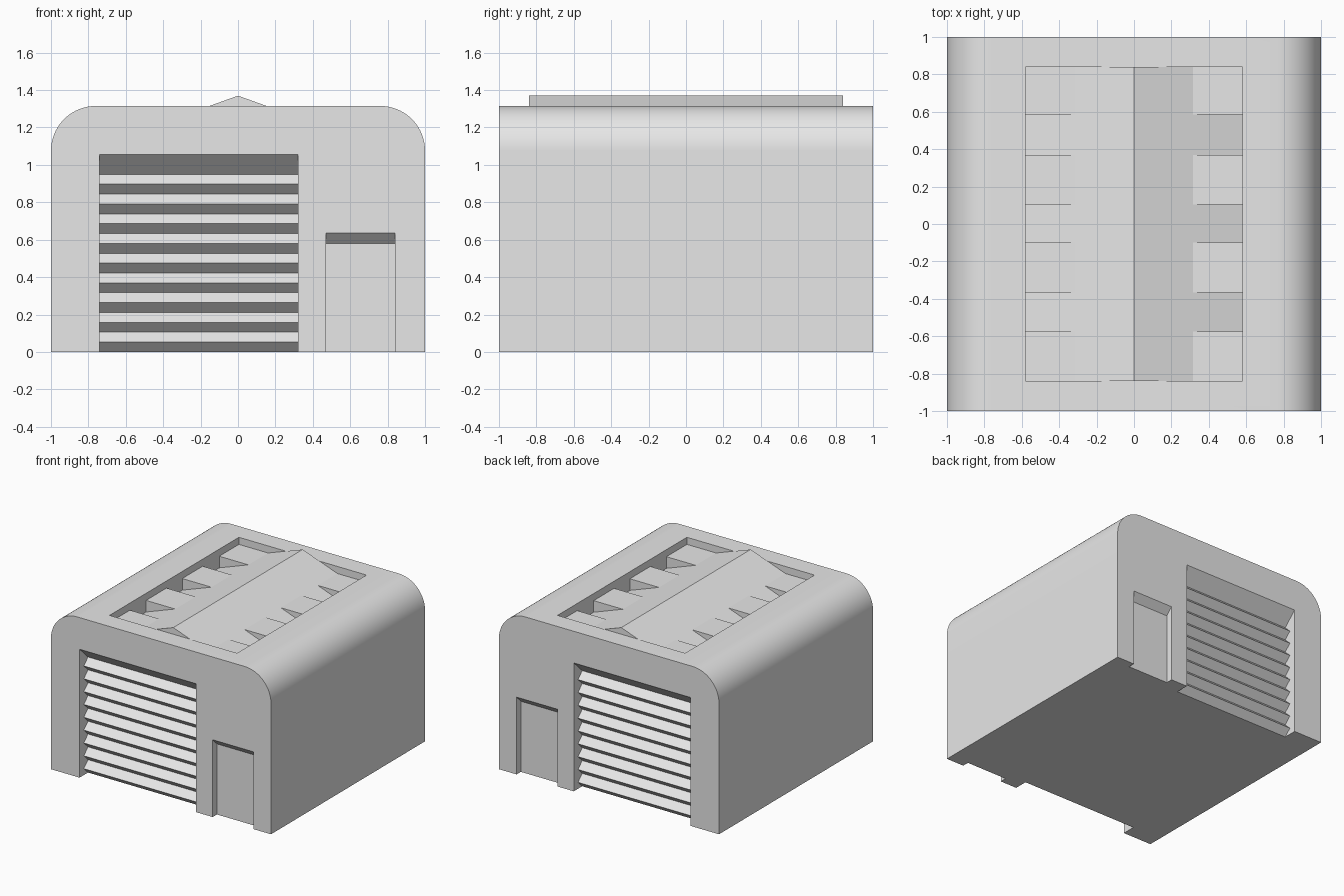
import bpy, bmesh, math

cube = bpy.data.objects.get("Cube")
if cube:
    bpy.data.objects.remove(cube, do_unlink=True)

grey = bpy.data.materials.new("plain_grey")
grey.use_nodes = True
grey.diffuse_color = (0.8, 0.8, 0.8, 1)
grey.node_tree.nodes["Principled BSDF"].inputs["Base Color"].default_value = (0.8, 0.8, 0.8, 1)


def prism(name, profile, axis, lo, hi):
    """Extrude a profile: (y, z) points along x, or (x, z) points along y."""
    place = (lambda p, d: (d, p[0], p[1])) if axis == "x" else (lambda p, d: (p[0], d, p[1]))
    bm = bmesh.new()
    near = [bm.verts.new(place(p, lo)) for p in profile]
    far = [bm.verts.new(place(p, hi)) for p in profile]
    bm.faces.new(near)
    bm.faces.new(far)
    n = len(profile)
    for i in range(n):
        j = (i + 1) % n
        bm.faces.new((near[i], near[j], far[j], far[i]))
    bmesh.ops.recalc_face_normals(bm, faces=bm.faces)
    mesh = bpy.data.meshes.new(name)
    bm.to_mesh(mesh)
    bm.free()
    mesh.materials.append(grey)
    obj = bpy.data.objects.new(name, mesh)
    bpy.context.collection.objects.link(obj)
    return obj


def activate(obj):
    bpy.ops.object.select_all(action="DESELECT")
    obj.select_set(True)
    bpy.context.view_layer.objects.active = obj


def cut(target, cutter):
    cutter.hide_render = True
    mod = target.modifiers.new("cut", "BOOLEAN")
    mod.operation = "DIFFERENCE"
    mod.solver = "EXACT"
    mod.object = cutter
    activate(target)
    bpy.ops.object.modifier_apply(modifier=mod.name)
    bpy.data.objects.remove(cutter, do_unlink=True)


ROOF, RADIUS = 1.315, 0.24
RIDGE, SLOPE = 1.37, 0.36
PIT_X, PIT_Y, SHELF_X = 0.58, 0.84, 0.315

# Body with rounded roof shoulders
steps = 24
right_arc = []
for i in range(steps + 1):
    a = math.pi / 2 * i / steps
    right_arc.append((1 - RADIUS + RADIUS * math.cos(a), ROOF - RADIUS + RADIUS * math.sin(a)))
left_arc = [(-x, z) for x, z in reversed(right_arc)]
body = prism("building_body", [(-1, 0), (1, 0)] + right_arc + left_arc, "y", -1, 1)

# Shutter and side door recesses, the same at the front and the back
SHUTTER_TOP, TIP, VALLEY = 1.055, 0.055, 0.11
pitch = SHUTTER_TOP / 10
for s in (-1, 1):
    zigzag = [(1 - VALLEY, -0.1)]
    for k in range(9):
        zigzag += [(1 - VALLEY, k * pitch), (1 - TIP, (k + 0.5) * pitch)]
    zigzag += [(1 - VALLEY, 9 * pitch), (1, SHUTTER_TOP), (1.1, SHUTTER_TOP), (1.1, -0.1)]
    cut(body, prism("shutter_cutter", [(s * y, z) for y, z in zigzag], "x", -0.74, 0.32))

    door = [(0.945, -0.1), (0.945, 0.58), (1, 0.635), (1.1, 0.635), (1.1, -0.1)]
    cut(body, prism("door_cutter", [(s * y, z) for y, z in door], "x", 0.47, 0.84))

# Sunken roof pit
FLOOR = 1.1
pit = [(-PIT_X, FLOOR), (PIT_X, FLOOR), (PIT_X, 1.5), (-PIT_X, 1.5)]
cut(body, prism("pit_cutter", pit, "y", -PIT_Y, PIT_Y))
activate(body)
bpy.ops.object.shade_smooth_by_angle(angle=math.radians(25))

# Shallow gable filling the pit
eave = RIDGE - SLOPE * PIT_X
prism("roof_gable", [(-PIT_X, FLOOR), (PIT_X, FLOOR), (PIT_X, eave), (0, RIDGE), (-PIT_X, eave)],
      "y", -PIT_Y, PIT_Y)

# Level shelves between the sloping drain slots
shelf_z = RIDGE - SLOPE * SHELF_X
for side, s in (("left", 1), ("right", -1)):
    wedge = [(s * SHELF_X, shelf_z), (s * PIT_X, shelf_z), (s * PIT_X, eave)]
    for i, (lo, hi) in enumerate(((-PIT_Y, -0.575), (-0.365, -0.1), (0.105, 0.37), (0.585, PIT_Y))):
        prism(f"roof_shelf_{side}_{i + 1}", wedge, "y", lo, hi)
